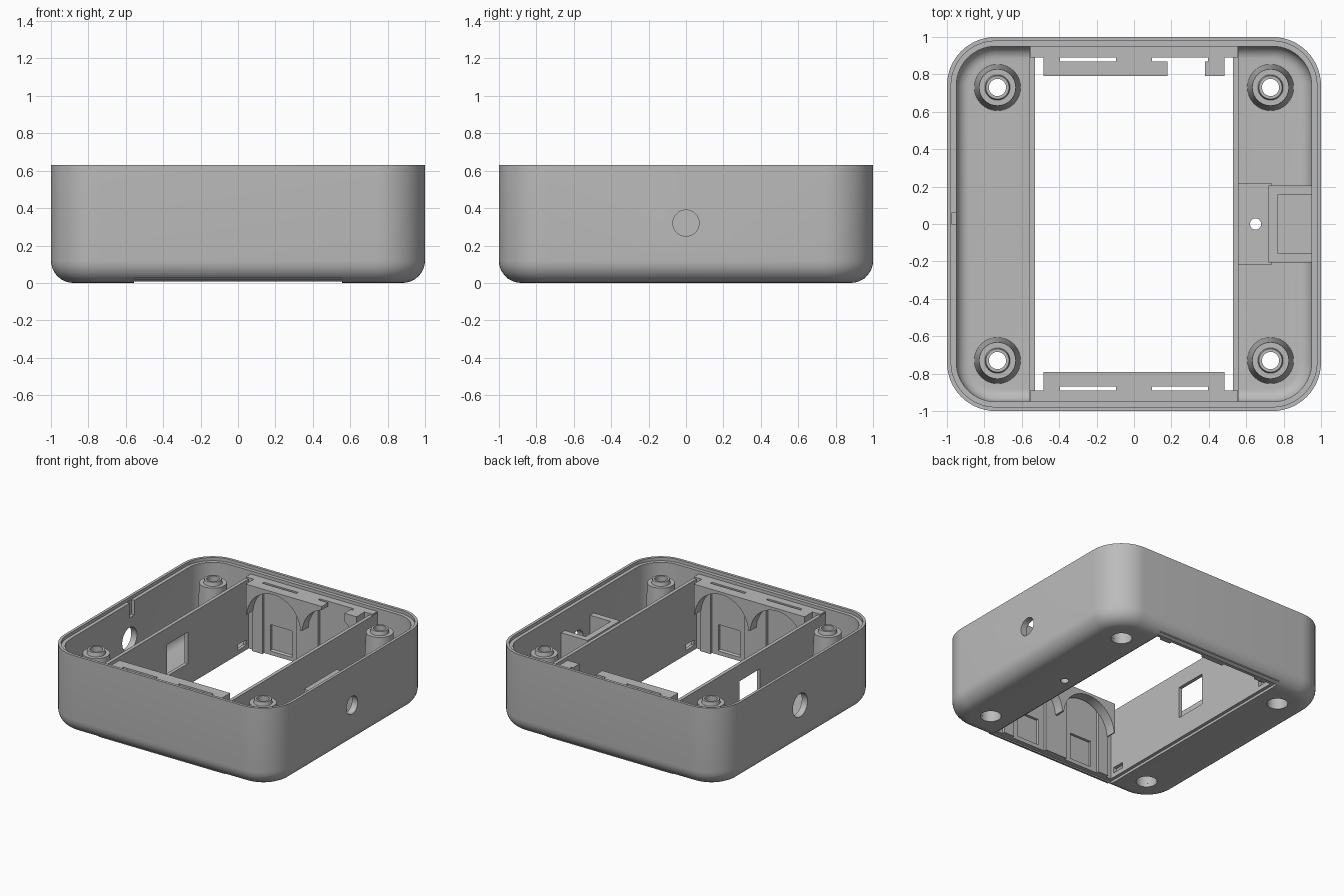
import bpy, bmesh, math
from mathutils import Matrix, Vector

old = bpy.data.objects.get("Cube")
if old:
    bpy.data.objects.remove(old, do_unlink=True)

grey = bpy.data.materials.new("plain grey")
grey.use_nodes = True
colour = (0.5, 0.5, 0.5, 1)
grey.diffuse_color = colour
grey.node_tree.nodes["Principled BSDF"].inputs["Base Color"].default_value = colour


def make(name, bm):
    bmesh.ops.recalc_face_normals(bm, faces=bm.faces)
    mesh = bpy.data.meshes.new(name)
    bm.to_mesh(mesh)
    bm.free()
    mesh.materials.append(grey)
    ob = bpy.data.objects.new(name, mesh)
    bpy.context.collection.objects.link(ob)
    return ob


def box(name, x, y, z):
    """Box from (low, high) ranges; ranges may be given mirrored."""
    bm = bmesh.new()
    bmesh.ops.create_cube(bm, size=1)
    for v in bm.verts:
        v.co = Vector([(a + b) / 2 + c * abs(b - a) for (a, b), c in zip((x, y, z), v.co)])
    return make(name, bm)


def rod(name, centre, radius, length, axis="Z"):
    turn = {"X": Matrix.Rotation(math.pi / 2, 4, "Y"),
            "Y": Matrix.Rotation(math.pi / 2, 4, "X"), "Z": Matrix()}[axis]
    bm = bmesh.new()
    bmesh.ops.create_cone(bm, cap_ends=True, segments=48, radius1=radius, radius2=radius,
                          depth=length, matrix=Matrix.Translation(centre) @ turn)
    return make(name, bm)


def cut(ob, *cutters):
    """Subtract each cutter, bake the result and remove the cutter."""
    for c in cutters:
        c.hide_render = True
        mod = ob.modifiers.new("cut", "BOOLEAN")
        mod.operation, mod.solver, mod.object = "DIFFERENCE", "EXACT", c
        graph = bpy.context.evaluated_depsgraph_get()
        mesh = bpy.data.meshes.new_from_object(ob.evaluated_get(graph))
        ob.modifiers.clear()
        ob.data = mesh
        bpy.data.objects.remove(c, do_unlink=True)


def smooth(ob):
    bpy.ops.object.select_all(action="DESELECT")
    ob.select_set(True)
    bpy.context.view_layer.objects.active = ob
    bpy.ops.object.shade_smooth_by_angle(angle=math.radians(30))


def rounded_loft(name, profile, corner=0.26, steps=14):
    """Loft rounded squares through (inset, z) steps."""
    bm = bmesh.new()
    rings = []
    for inset, z in profile:
        ring = []
        for k in range(4):
            for i in range(steps + 1):
                a = math.pi / 2 * (k + i / steps)
                mid = math.pi / 2 * (k + 0.5)
                off = (1 - corner) * math.sqrt(2)
                r = corner - inset
                ring.append(bm.verts.new((off * math.cos(mid) + r * math.cos(a),
                                          off * math.sin(mid) + r * math.sin(a), z)))
        rings.append(ring)
    n = len(rings[0])
    for lower, upper in zip(rings, rings[1:]):
        for i in range(n):
            bm.faces.new((lower[i], lower[(i + 1) % n], upper[(i + 1) % n], upper[i]))
    bm.faces.new(rings[0])
    bm.faces.new(rings[-1])
    return make(name, bm)


def fillet(wall, floor, radius, steps=8):
    arc = [math.pi / 2 * i / steps for i in range(steps + 1)]
    return [(wall + radius * (1 - math.sin(a)), floor + radius * (1 - math.cos(a))) for a in arc]


TOP, POST = 0.63, 0.73
corners = [(sx * POST, sy * POST) for sx in (-1, 1) for sy in (-1, 1)]

# Hollow shell with a stepped rim
shell = rounded_loft("shell", fillet(0, 0, 0.12) + [(0, TOP), (0.022, TOP), (0.022, 0.605),
                     (0.05, 0.605)] + fillet(0.05, 0.05, 0.07)[::-1])
cut(shell,
    box("opening", (-0.53, 0.53), (-0.89, 0.89), (-0.1, 0.2)),
    box("lid_recess", (-0.555, 0.555), (-0.925, 0.925), (-0.1, 0.02)),
    rod("right_port", (0.95, 0, 0.32), 0.07, 0.3, "X"),
    rod("left_port", (-0.95, 0, 0.32), 0.092, 0.3, "X"),
    rod("pin_hole", (0.65, 0, 0), 0.03, 0.4),
    box("rim_slot", (-0.975, -0.9), (0, 0.06), (0.49, 0.7)),
    *[rod("screw_hole", (x, y, 0), 0.075, 0.4) for x, y in corners])
smooth(shell)


# Hollow tapered screw posts, turned around their own axis
def post(name, x, y):
    profile = [(0.075, 0.03), (0.125, 0.03), (0.098, 0.55), (0.068, 0.55),
               (0.062, 0.58), (0.046, 0.58), (0.046, 0.25), (0.075, 0.25)]
    bm = bmesh.new()
    n = 40
    rings = [[bm.verts.new((x + r * math.cos(math.tau * i / n),
                            y + r * math.sin(math.tau * i / n), z)) for i in range(n)]
             for r, z in profile]
    for a, b in zip(rings, rings[1:] + rings[:1]):
        for i in range(n):
            j = (i + 1) % n
            bm.faces.new((a[i], a[j], b[j], b[i]))
    smooth(make(name, bm))


for number, (x, y) in enumerate(corners, 1):
    post(f"screw_post_{number}", x, y)

# Long compartment walls with small latch notches at the foot
for side, sx in (("right", 1), ("left", -1)):
    wall = box(f"{side}_compartment_wall", (sx * 0.53, sx * 0.558), (-0.945, 0.945), (0.02, 0.57))
    cut(wall, *[box("latch_notch", (sx * 0.4, sx * 0.7), (sy * 0.76, sy * 0.86), (0.055, 0.1))
                for sy in (-1, 1)])
    if sx < 0:
        cut(wall, box("window", (-0.7, -0.4), (-0.13, 0.13), (0.19, 0.44)))

# End walls, arched cell holders and the ribs joining them
for end, sy in (("back", 1), ("front", -1)):
    wall = box(f"{end}_end_wall", (-0.555, 0.555), (sy * 0.89, sy * 0.955), (0.02, 0.58))
    cut(wall, *[box("tab_recess", (sx * 0.15, sx * 0.34), (sy * 0.8, sy * 0.91), (-0.1, 0.26))
                for sx in (-1, 1)])
    holder = box(f"{end}_cell_holder", (-0.485, 0.485), (sy * 0.79, sy * 0.87), (0.34, 0.58))
    cut(holder, *[rod("cell", (sx * 0.242, sy * 0.8, 0.325), 0.235, 0.5, "Y") for sx in (-1, 1)])
    if sy > 0:
        cut(holder, box("wire_gap", (0.18, 0.38), (0.7, 1), (0.2, 0.7)))
    smooth(holder)
    for rib, x in (("left", (-0.485, -0.395)), ("middle", (-0.095, 0.095)),
                   ("right", (0.395, 0.485))):
        box(f"{end}_{rib}_rib", x, (sy * 0.868, sy * 0.892), (0.02, 0.58))

# Open pocket behind the right port and the low pad beside it
pocket = box("port_pocket", (0.72, 0.955), (-0.205, 0.205), (0.04, 0.45))
cut(pocket, box("pocket_hollow", (0.77, 1.1), (-0.157, 0.157), (0.18, 0.6)))
pad = box("pin_pad", (0.55, 0.735), (-0.22, 0.22), (0.04, 0.1))
cut(pad, rod("pad_hole", (0.65, 0, 0.1), 0.03, 0.4))
